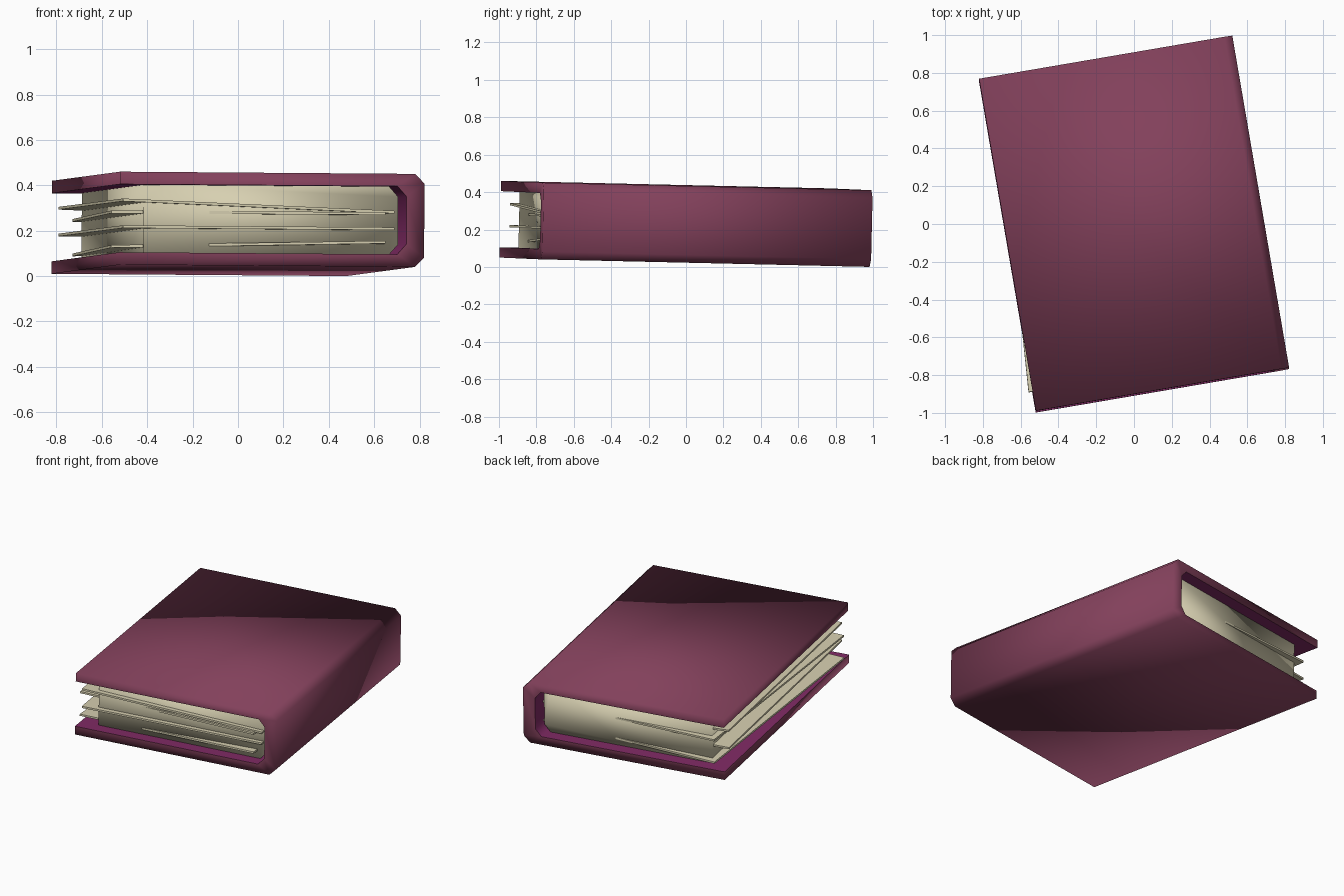
import bpy, bmesh, math
from mathutils import Matrix, Vector

if "Cube" in bpy.data.objects:
    bpy.data.objects.remove(bpy.data.objects["Cube"])


def material(name, rgb):
    m = bpy.data.materials.new(name)
    m.diffuse_color = (*rgb, 1)
    m.use_nodes = True
    m.node_tree.nodes["Principled BSDF"].inputs["Base Color"].default_value = m.diffuse_color
    return m


maroon = material("maroon cover", (0.225, 0.052, 0.105))
purple = material("purple lining", (0.22, 0.024, 0.13))
cream = material("cream paper", (0.68, 0.63, 0.44))

# The whole book lies turned and slightly tilted
PLACE = (Matrix.Translation((0, 0, 0.23)) @ Matrix.Rotation(math.radians(9.7), 4, 'Z')
         @ Matrix.Rotation(0.0074, 4, 'Y') @ Matrix.Rotation(-0.0225, 4, 'X'))


def make_object(name, bm, mats, smooth):
    bmesh.ops.recalc_face_normals(bm, faces=bm.faces)
    for f in bm.faces:
        f.smooth = smooth
    # keep a crisp line where the colour changes
    for e in bm.edges:
        if len({f.material_index for f in e.link_faces}) > 1:
            e.smooth = False
    mesh = bpy.data.meshes.new(name)
    bm.to_mesh(mesh)
    bm.free()
    for m in mats:
        mesh.materials.append(m)
    ob = bpy.data.objects.new(name, mesh)
    ob.matrix_world = PLACE
    bpy.context.collection.objects.link(ob)
    return ob


def extrude_profile(profile, v0, v1, caps, lining=()):
    """Run a closed (u, z) profile along the book's length."""
    bm = bmesh.new()
    a = [bm.verts.new((u, v0, z)) for u, z in profile]
    b = [bm.verts.new((u, v1, z)) for u, z in profile]
    n = len(profile)
    for i in range(n):
        j = (i + 1) % n
        f = bm.faces.new((a[i], a[j], b[j], b[i]))
        f.material_index = 1 if i in lining else 0
    for cap in caps:
        bm.faces.new([a[i] for i in cap])
        bm.faces.new([b[i] for i in reversed(cap)])
    return bm


# Cover: two boards and a chamfered spine, purple on the inside
half = [(-0.68, -0.205), (0.638, -0.205), (0.68, -0.163)]
inner = [(-0.68, -0.15), (0.56, -0.15), (0.60, -0.105)]
up = lambda pts: [(u, -z) for u, z in reversed(pts)]
cover = half + up(half) + [(u, -z) for u, z in inner] + list(reversed(inner))
caps = [(i, i + 1, 10 - i, 11 - i) for i in range(5)]
make_object("cover", extrude_profile(cover, -0.892, 0.892, caps, range(6, 11)),
            [maroon, purple], True)

# Page block, chamfered towards the spine
edge = [(-0.56, -0.152), (0.535, -0.152), (0.577, -0.105)]
make_object("page_block", extrude_profile(edge + up(edge), -0.81, 0.81, [range(6)]),
            [cream], True)

# Loose sheets: front-left corner u, v, turn in degrees, left z, right z
sheets = [(-0.658, -0.845, 0.3, 0.082, 0.037),
          (-0.700, -0.782, -3.7, 0.030, 0.030),
          (-0.658, -0.845, 0.3, -0.036, -0.036),
          (-0.700, -0.782, -3.7, -0.122, -0.096)]
for k, (u, v, turn, zl, zr) in enumerate(sheets):
    bm = bmesh.new()
    bmesh.ops.create_cube(bm, size=1)
    spin = Matrix.Rotation(math.radians(turn), 3, 'Z')
    for p in bm.verts:
        s, t = p.co.x + 0.5, p.co.y + 0.5
        flat = spin @ Vector((s * 1.215, t * 1.64, 0))
        p.co = flat + Vector((u, v, zl + (zr - zl) * s + p.co.z * 0.012))
    make_object(f"loose_sheet_{k + 1}", bm, [cream], False)
